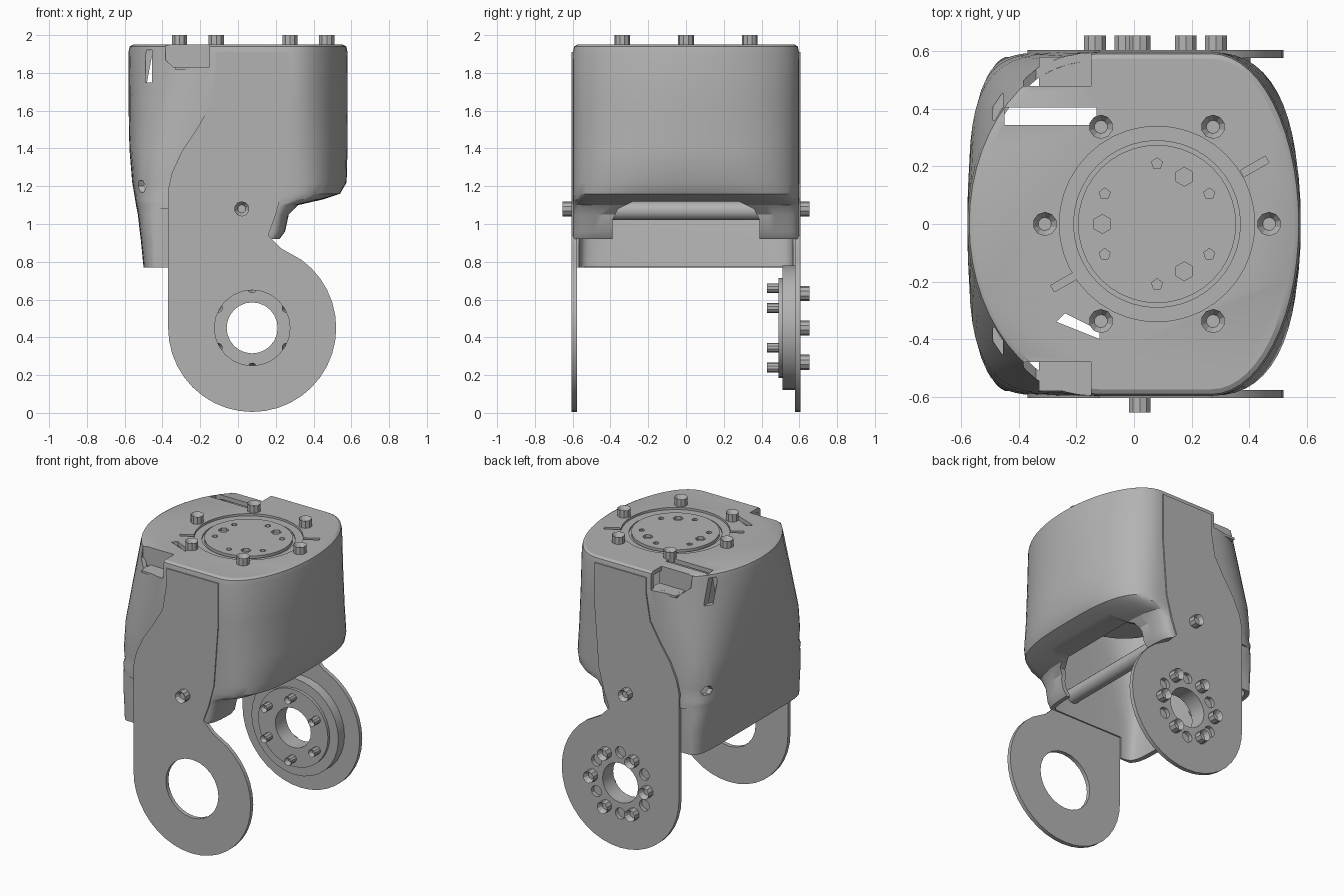
import bpy, bmesh
from math import pi, sin, cos, radians
from mathutils import Matrix

cube = bpy.data.objects.get("Cube")
if cube:
    bpy.data.objects.remove(cube)

GREY = (0.45, 0.45, 0.45, 1)
mat = bpy.data.materials.new("plain grey")
mat.use_nodes = True
mat.diffuse_color = GREY
mat.node_tree.nodes["Principled BSDF"].inputs["Base Color"].default_value = GREY

# Axis frames: local z becomes the named axis
TURN = {"x": Matrix.Rotation(pi / 2, 4, "Y"), "y": Matrix.Rotation(-pi / 2, 4, "X"),
        "-y": Matrix.Rotation(pi / 2, 4, "X"), "z": Matrix.Identity(4)}


def finish(name, bm):
    bmesh.ops.recalc_face_normals(bm, faces=bm.faces)
    me = bpy.data.meshes.new(name)
    bm.to_mesh(me)
    bm.free()
    me.materials.append(mat)
    ob = bpy.data.objects.new(name, me)
    bpy.context.collection.objects.link(ob)
    return ob


def activate(ob):
    bpy.ops.object.select_all(action="DESELECT")
    ob.select_set(True)
    bpy.context.view_layer.objects.active = ob


def smooth(ob, angle=30):
    activate(ob)
    bpy.ops.object.shade_smooth_by_angle(angle=radians(angle))


def prism(name, pts, axis, lo, hi):
    """Extrude a 2D outline along an axis from lo to hi."""
    place = {"x": lambda a, b, d: (d, a, b), "y": lambda a, b, d: (a, d, b),
             "z": lambda a, b, d: (a, b, d)}[axis]
    bm = bmesh.new()
    low, top = [[bm.verts.new(place(a, b, d)) for a, b in pts] for d in (lo, hi)]
    bm.faces.new(low)
    bm.faces.new(top)
    for i in range(len(pts)):
        j = (i + 1) % len(pts)
        bm.faces.new((low[i], low[j], top[j], top[i]))
    return finish(name, bm)


def box(name, x, y, z):
    return prism(name, [(x[0], y[0]), (x[1], y[0]), (x[1], y[1]), (x[0], y[1])], "z", *z)


def cyl(name, pos, r, depth, axis="z", segs=32, r2=None, socket=False):
    """Cylinder starting at pos and growing along the axis; optional socket in its end."""
    bm = bmesh.new()
    bmesh.ops.create_cone(bm, cap_ends=True, segments=segs, radius1=r,
                          radius2=r if r2 is None else r2, depth=depth)
    bmesh.ops.translate(bm, verts=bm.verts, vec=(0, 0, depth / 2))
    if socket:
        end = max(bm.faces, key=lambda f: f.calc_center_median().z)
        bmesh.ops.inset_region(bm, faces=[end], thickness=r * 0.45)
        bmesh.ops.translate(bm, verts=end.verts, vec=(0, 0, -depth * 0.4))
    bmesh.ops.transform(bm, verts=bm.verts, matrix=Matrix.Translation(pos) @ TURN[axis])
    return finish(name, bm)


def cut(ob, *cutters):
    activate(ob)
    for c in cutters:
        mod = ob.modifiers.new("cut", "BOOLEAN")
        mod.operation, mod.solver, mod.object = "DIFFERENCE", "EXACT", c
        bpy.ops.object.modifier_apply(modifier=mod.name)
        bpy.data.objects.remove(c)


def ring(cx, cy, r, count, start=0):
    return [(cx + r * cos(radians(start) + 2 * pi * i / count),
             cy + r * sin(radians(start) + 2 * pi * i / count)) for i in range(count)]


# Body shell: sections of z, half depth, right x / squareness / flat end, left x / squareness
SECTIONS = [
    (0.77, .598, .22, 8, .05, -.50, 9), (0.92, .598, .22, 8, .05, -.515, 8),
    (0.96, .598, .25, 8, .05, -.52, 8), (1.05, .598, .27, 7, .08, -.53, 7),
    (1.10, .598, .32, 5, .15, -.54, 6), (1.13, .598, .45, 4, .2, -.545, 6),
    (1.16, .598, .54, 3, .23, -.55, 5), (1.22, .598, .575, 2.6, .25, -.56, 5),
    (1.40, .598, .58, 2.3, .26, -.575, 4), (1.65, .598, .58, 2.1, .27, -.58, 2.7),
    (1.91, .598, .58, 2, .27, -.58, 2), (1.94, .592, .573, 2, .27, -.573, 2),
    (1.95, .575, .555, 2, .27, -.555, 2)]
STEPS = 14


def section(bm, z, h, xr, nr, fr, xl, nl):
    def arc(flat, end, n):
        return [(flat + (end - flat) * abs(cos(t)) ** (2 / n), h * sin(t) ** (2 / n))
                for t in [pi / 2 * i / STEPS for i in range(STEPS + 1)]]
    half = arc(fr, xr, nr) + arc(-.12, xl, nl)[::-1]
    pts = half + [(x, -y) for x, y in half[-2:0:-1]]
    return [bm.verts.new((x, y, z)) for x, y in pts]


bm = bmesh.new()
rows = [section(bm, *s) for s in SECTIONS]
for a, b in zip(rows, rows[1:]):
    for i in range(len(a)):
        j = (i + 1) % len(a)
        bm.faces.new((a[i], a[j], b[j], b[i]))
bm.faces.new(rows[-1])
body = finish("body_shell", bm)
activate(body)
wall = body.modifiers.new("wall", "SOLIDIFY")
wall.thickness, wall.offset = 0.03, -1
bpy.ops.object.modifier_apply(modifier=wall.name)

# Openings under the body and in the top
arch = [(-.39, .8), (-.39, 1.02), (-.36, 1.08), (-.28, 1.12),
        (.28, 1.12), (.36, 1.08), (.39, 1.02), (.39, .8)]
cut(body,
    box("under_cut", (-.37, 1), (-1, 1), (.5, .92)),
    prism("arch_cut", arch, "x", 0, .5),
    cyl("recess_cut", (.08, 0, 1.935), .34, .1, segs=40),
    cyl("bore_cut", (.08, 0, 1.85), .29, .2, segs=40),
    box("slot_cut", (-.45, -.13), (.345, .405), (1.85, 2)),
    prism("corner_cut", [(-.27, -.34), (-.12, -.40), (-.12, -.37), (-.24, -.31)], "z", 1.85, 2))
notch = [(-.15, 1.83), (-.34, 1.83), (-.385, 1.87), (-.385, 2), (-.15, 2)]
for s in (-1, 1):
    cut(body,
        prism("notch_cut", notch, "y", *sorted((s * .48, s * .7))),
        box("groove_cut", (-.49, -.455), sorted((s * .36, s * .6)), (1.75, 1.92)),
        box("step_cut", (-.45, -.37), sorted((s * .58, s * .7)), (.7, 1.08)),
        cyl("side_hole_cut", (-.7, s * .5, 1.2), .035, .25, "x", 6))
for x, y, turn in ((.42, .2, 30), (-.24, -.2, 30)):
    slit = box("slit_cut", (-.05, .05), (-.013, .013), (-.015, .05))
    slit.data.transform(Matrix.Translation((x, y, 1.95)) @ Matrix.Rotation(radians(turn), 4, "Z"))
    cut(body, slit)
smooth(body)

# Pocket walls behind the top notches
for s, side in ((-1, "front"), (1, "back")):
    box(side + "_pocket_wall", (-.385, -.13), sorted((s * .465, s * .48)), (1.82, 1.945))
    box(side + "_pocket_floor", (-.33, -.13), sorted((s * .47, s * .58)), (1.815, 1.83))

# Side plates with round ears
EX, EZ, ER = .075, .45, .445
ear = [(EX + ER * cos(radians(a)), EZ + ER * sin(radians(a))) for a in range(180, 416, 9)]
outline = ear + [(.23, .87), (.16, .94), (.2, 1.05), (.24, 1.2), (.27, 1.6), (.27, 1.91),
                 (-.12, 1.91), (-.12, 1.8), (-.15, 1.62), (-.22, 1.5), (-.3, 1.38),
                 (-.35, 1.27), (-.37, 1.18)]
for s, side in ((-1, "front"), (1, "back")):
    plate = prism(side + "_side_plate", outline, "y", *sorted((s * .577, s * .605)))
    cut(plate, cyl("ear_hole", (EX, -1, EZ) if s < 0 else (EX, .3, EZ),
                   .2 if s < 0 else .135, .7, "y", 24))
    if s > 0:
        cut(plate, *[cyl("bolt_hole", (x, .5, z), .038, .2, "y", 12)
                     for x, z in ring(EX, EZ, .21, 6, 30)])
    smooth(plate)
    cyl(side + "_rod_screw", (.02, s * .59, 1.08), .04, .065, "y" if s > 0 else "-y", 10, socket=True)

# Cross rod between the plates
smooth(cyl("cross_rod", (.02, -.59, 1.07), .05, 1.18, "y", 20))

# Bearing flange on the back ear
for name, r, y, depth in (("flange", .33, .51, .068), ("flange_step", .265, .49, .022)):
    part = cyl(name, (EX, y, EZ), r, depth, "y", 32)
    cut(part, cyl("flange_bore", (EX, .3, EZ), .135, .5, "y", 24))
    smooth(part)
for x, z in ring(EX, EZ, .21, 6):
    cyl("flange_screw", (x, .57, z), .04, .085, "y", 10, socket=True)
for x, z in ring(EX, EZ, .21, 6, 30):
    cyl("flange_screw_tip", (x, .5, z), .026, .07, "-y", 10, socket=True)

# Rotor disc and motor inside the body
rotor = cyl("rotor_disc", (.08, 0, 1.8), .275, .145, segs=40)
cut(rotor, *[cyl("small_hole", (x, y, 1.9), .02, .1, segs=5) for x, y in ring(.08, 0, .21, 6, 30)],
    *[cyl("large_hole", (x, y, 1.9), .033, .1, segs=6) for x, y in ring(.08, 0, .19, 3, 60)])
smooth(rotor)
smooth(cyl("motor_housing", (.08, 0, 1.4), .33, .525, segs=40))

# Screws around the rotor
for x, y in ring(.08, 0, .39, 6):
    cyl("top_screw", (x, y, 1.93), .042, .07, segs=10, socket=True)
